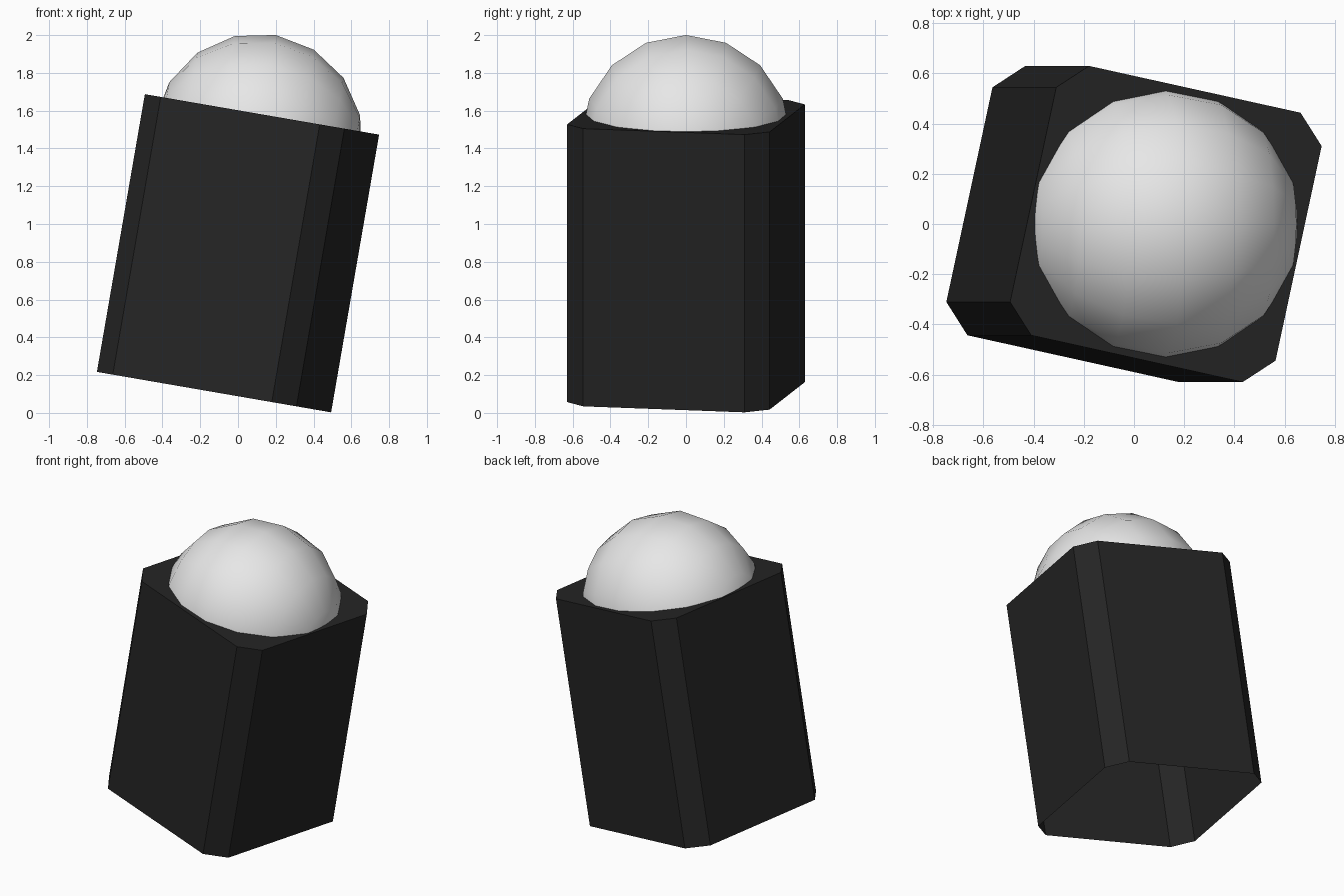
import bpy, bmesh, math
from mathutils import Matrix

if "Cube" in bpy.data.objects:
    bpy.data.objects.remove(bpy.data.objects["Cube"])

TILT = math.radians(9.8)
HEIGHT = 1.492        # body length along its leaning axis
RADIUS = 0.7015       # corner radius of the chamfered square
BASE = Matrix.Translation((-0.127, 0, 0.11)) @ Matrix.Rotation(TILT, 4, 'Y')


def material(name, value):
    m = bpy.data.materials.new(name)
    m.diffuse_color = (value, value, value, 1)
    m.use_nodes = True
    m.node_tree.nodes["Principled BSDF"].inputs["Base Color"].default_value = m.diffuse_color
    return m


def add_object(name, bm, mat, smooth):
    bmesh.ops.recalc_face_normals(bm, faces=bm.faces)
    for f in bm.faces:
        f.smooth = smooth
    bm.transform(BASE)
    me = bpy.data.meshes.new(name)
    bm.to_mesh(me)
    bm.free()
    me.materials.append(mat)
    ob = bpy.data.objects.new(name, me)
    bpy.context.collection.objects.link(ob)
    return ob


# leaning body: chamfered square tube, closed on top and open below
bm = bmesh.new()
angles = [math.radians(32.7 + 90 * k + s * 6.45) for k in range(4) for s in (-1, 1)]
rings = [[bm.verts.new((RADIUS * math.cos(a), RADIUS * math.sin(a), z)) for a in angles]
         for z in (0, HEIGHT)]
low, high = rings
for i in range(8):
    j = (i + 1) % 8
    bm.faces.new((low[i], low[j], high[j], high[i]))
bm.faces.new(high)
add_object("body", bm, material("near black", 0.018), False)

# ball sunk into the top, its poles lying sideways
bm = bmesh.new()
bmesh.ops.create_uvsphere(
    bm, u_segments=16, v_segments=8, radius=0.555,
    matrix=Matrix.Translation((0, 0, HEIGHT - 0.1285)) @ Matrix.Rotation(math.pi / 2, 4, 'Y'))
add_object("ball", bm, material("off white", 0.8), True)
